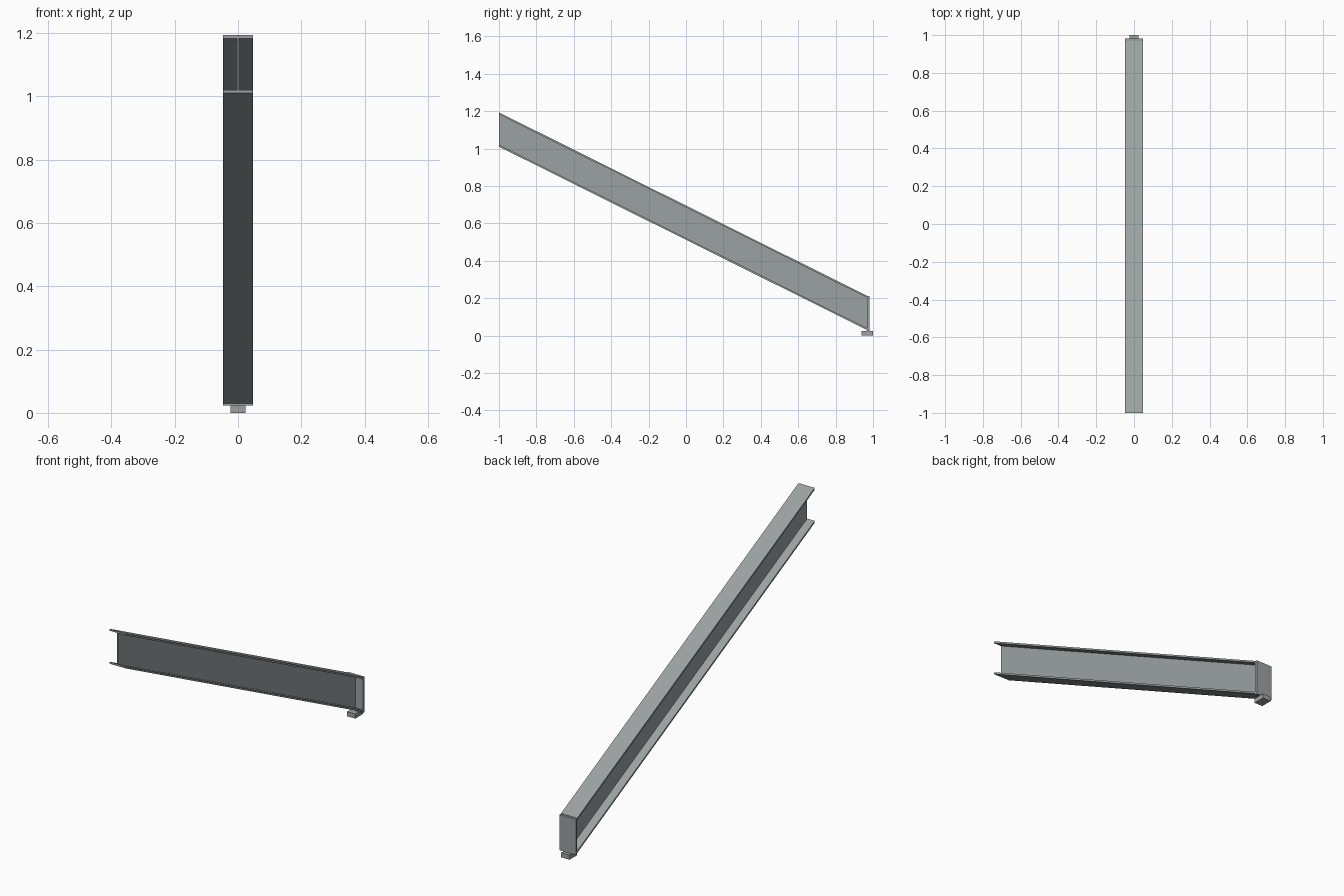
import bpy, bmesh

if "Cube" in bpy.data.objects:
    bpy.data.objects.remove(bpy.data.objects["Cube"])

steel = bpy.data.materials.new("steel grey")
steel.diffuse_color = (0.33, 0.36, 0.36, 1)
steel.use_nodes = True
steel.node_tree.nodes["Principled BSDF"].inputs["Base Color"].default_value = steel.diffuse_color

HALF_W, WEB, FLANGE = 0.047, 0.003, 0.010   # half width, half web, flange depth
Y0, Y1, Y2 = -1.0, 0.969, 0.981             # high end, plate inner and outer face
SLOPE = -0.498
BOTTOM, TOP = 1.010, 1.193                  # heights at the high end


def extrude(name, profile, axis, a, b, slope=0.0):
    """Extrude a closed (x, z) profile along y, dropping by slope."""
    bm = bmesh.new()
    ends = [[bm.verts.new((x, y, z + slope * (y - Y0))) for x, z in profile]
            for y in (a, b)]
    n = len(profile)
    for e in ends:
        bm.faces.new(e)
    for i in range(n):
        j = (i + 1) % n
        bm.faces.new((ends[0][i], ends[0][j], ends[1][j], ends[1][i]))
    bmesh.ops.recalc_face_normals(bm, faces=bm.faces)
    me = bpy.data.meshes.new(name)
    bm.to_mesh(me)
    bm.free()
    me.materials.append(steel)
    ob = bpy.data.objects.new(name, me)
    bpy.context.collection.objects.link(ob)
    return ob


def rect(w, z0, z1):
    return [(-w, z0), (w, z0), (w, z1), (-w, z1)]


# Sloping I-beam with vertical ends
half = [(HALF_W, BOTTOM), (HALF_W, BOTTOM + FLANGE), (WEB, BOTTOM + FLANGE),
        (WEB, TOP - FLANGE), (HALF_W, TOP - FLANGE), (HALF_W, TOP)]
extrude("sloping_beam", half + [(-x, z) for x, z in reversed(half)], "y", Y0, Y1, SLOPE)

# Vertical plate closing the low end
extrude("end_plate", rect(HALF_W, 0.024, TOP + SLOPE * (Y1 - Y0) - 0.002), "y", Y1, Y2)

# Small bearing block under the low end
extrude("bearing_block", rect(0.024, 0.0, 0.024), "y", 0.938, 1.0)
